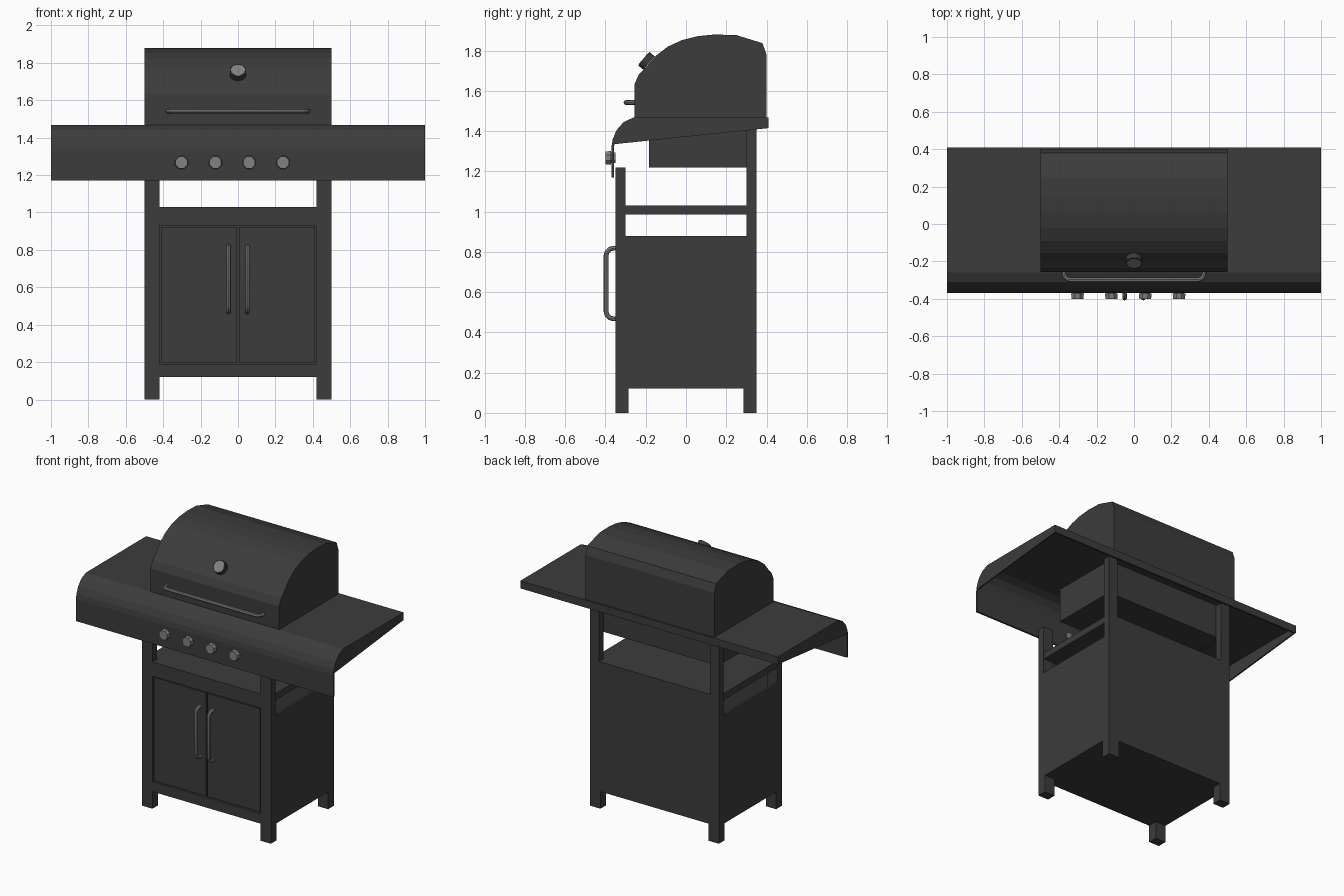
import bpy, bmesh, math
from mathutils import Vector, Matrix

if "Cube" in bpy.data.objects:
    bpy.data.objects.remove(bpy.data.objects["Cube"])


def material(name, v):
    m = bpy.data.materials.new(name)
    m.diffuse_color = (v, v, v, 1)
    m.use_nodes = True
    m.node_tree.nodes["Principled BSDF"].inputs["Base Color"].default_value = m.diffuse_color
    return m


BODY = material("charcoal_enamel", 0.045)
STEEL = material("grey_steel", 0.22)


def finish(name, bm, mat):
    bmesh.ops.recalc_face_normals(bm, faces=bm.faces)
    me = bpy.data.meshes.new(name)
    bm.to_mesh(me)
    bm.free()
    me.materials.append(mat)
    ob = bpy.data.objects.new(name, me)
    bpy.context.collection.objects.link(ob)
    return ob


def box(name, x, y, z, mat=BODY):
    bm = bmesh.new()
    c = [(a + b) / 2 for a, b in (x, y, z)]
    s = [b - a for a, b in (x, y, z)]
    bmesh.ops.create_cube(bm, size=1, matrix=Matrix.Translation(c) @ Matrix.Diagonal((*s, 1)))
    return finish(name, bm, mat)


def prism(name, profile, x0, x1, mat=BODY):
    """Extrude a y-z profile along x."""
    bm = bmesh.new()
    f = bm.faces.new([bm.verts.new((x0, y, z)) for y, z in profile])
    r = bmesh.ops.extrude_face_region(bm, geom=[f])
    vs = [g for g in r["geom"] if isinstance(g, bmesh.types.BMVert)]
    bmesh.ops.translate(bm, verts=vs, vec=(x1 - x0, 0, 0))
    return finish(name, bm, mat)


def disc(name, centre, axis, r1, r2, depth, sides, mat=STEEL):
    bm = bmesh.new()
    rot = Vector(axis).to_track_quat('Z', 'Y').to_matrix().to_4x4()
    m = Matrix.Translation(centre) @ rot @ Matrix.Rotation(math.pi / sides, 4, 'Z')
    bmesh.ops.create_cone(bm, cap_ends=True, segments=sides, radius1=r1, radius2=r2, depth=depth, matrix=m)
    return finish(name, bm, mat)


def bar_handle(name, a, b, out, radius, bend=0.035):
    """Round bar from wall point a to wall point b, standing off by vector out."""
    a, b, out = Vector(a), Vector(b), Vector(out)
    d = (b - a).normalized() * bend
    o = out.normalized() * bend
    pts = [a]
    for corner, s, flip in ((a + out, d, False), (b + out, -d, True)):
        arc = [corner + s * (1 - math.sin(t)) - o * (1 - math.cos(t))
               for t in (math.pi / 2, math.pi / 3, math.pi / 6, 0)]
        arc = [corner + s * (1 - math.cos(t)) - o * (1 - math.sin(t))
               for t in (0, math.pi / 6, math.pi / 3, math.pi / 2)]
        pts += arc[::-1] if flip else arc
    pts.append(b)
    cu = bpy.data.curves.new(name, 'CURVE')
    cu.dimensions = '3D'
    cu.bevel_depth = radius
    cu.bevel_resolution = 2
    cu.use_fill_caps = True
    sp = cu.splines.new('POLY')
    sp.points.add(len(pts) - 1)
    for p, q in zip(sp.points, pts):
        p.co = (*q, 1)
    cu.materials.append(STEEL)
    ob = bpy.data.objects.new(name, cu)
    bpy.context.collection.objects.link(ob)
    bpy.ops.object.select_all(action='DESELECT')
    bpy.context.view_layer.objects.active = ob
    ob.select_set(True)
    bpy.ops.object.convert(target='MESH')
    bpy.ops.object.shade_smooth_by_angle()


# Legs, side walls, doors and door handles, mirrored left and right
for s, side in ((-1, "left"), (1, "right")):
    def mx(a, b):
        return tuple(sorted((s * a, s * b)))
    box(f"front_leg_{side}", mx(0.42, 0.5), (-0.35, -0.30), (0.12, 1.22))
    box(f"front_foot_{side}", mx(0.42, 0.5), (-0.35, -0.285), (0, 0.12))
    box(f"back_leg_{side}", mx(0.43, 0.5), (0.30, 0.35), (0.12, 1.45))
    box(f"back_foot_{side}", mx(0.42, 0.5), (0.285, 0.35), (0, 0.12))
    box(f"side_wall_{side}", mx(0.485, 0.5), (-0.30, 0.30), (0.12, 0.88))
    box(f"door_{side}", mx(0.006, 0.412), (-0.346, -0.33), (0.197, 0.923))
    bar_handle(f"door_handle_{side}", (s * 0.05, -0.345, 0.468), (s * 0.05, -0.345, 0.818),
               (0, -0.052, 0), 0.012)

# Cabinet panels
box("cabinet_floor", (-0.5, 0.5), (-0.35, 0.35), (0.12, 0.135))
box("front_rail_bottom", (-0.42, 0.42), (-0.35, -0.31), (0.12, 0.19))
box("front_rail_top", (-0.42, 0.42), (-0.35, -0.31), (0.93, 1.03))
box("door_backing", (-0.42, 0.42), (-0.332, -0.31), (0.19, 0.93))
box("back_panel", (-0.43, 0.43), (0.335, 0.35), (0.12, 1.03))
box("shelf", (-0.495, 0.495), (-0.31, 0.335), (0.985, 1.03))

# Worktop sheet with rounded control panel, hollow underneath
outer = [(0.41, 1.415), (0.41, 1.468), (-0.26, 1.468), (-0.31, 1.445), (-0.345, 1.405),
         (-0.364, 1.36), (-0.37, 1.325), (-0.37, 1.17)]
inner = [(-0.357, 1.17), (-0.357, 1.325), (-0.352, 1.355), (-0.335, 1.398), (-0.303, 1.434),
         (-0.258, 1.455), (0.397, 1.455), (0.397, 1.415)]
prism("worktop", outer + inner, -1, 1)
for s in (-1, 1):
    prism("worktop_end", outer[:7] + [(-0.357, 1.335)], s * 0.99, s * 1.0)

# Firebox hanging under the worktop
box("firebox", (-0.46, 0.46), (-0.185, 0.30), (1.22, 1.46))

# Domed lid
prism("lid", [(0.40, 1.46), (0.40, 1.78), (0.38, 1.837), (0.25, 1.877), (0.14, 1.88),
              (0.06, 1.872), (-0.02, 1.852), (-0.09, 1.82), (-0.155, 1.77), (-0.20, 1.715),
              (-0.235, 1.645), (-0.257, 1.63), (-0.257, 1.46)][:10]
      + [(-0.235, 1.68), (-0.257, 1.63), (-0.257, 1.46)], -0.5, 0.5)
bar_handle("lid_handle", (-0.375, -0.25, 1.542), (0.375, -0.25, 1.542), (0, -0.048, 0), 0.012)

# Temperature gauge on the lid
n = Vector((0, -0.77, 0.64))
disc("gauge_rim", Vector((0, -0.192, 1.745)) + n * 0.006, n, 0.045, 0.045, 0.034, 12, BODY)
disc("gauge_face", Vector((0, -0.192, 1.745)) + n * 0.02, n, 0.038, 0.038, 0.01, 12)

# Control knobs
for i in range(4):
    x = -0.302 + i * 0.181
    disc(f"knob_{i + 1}", (x, -0.386, 1.267), (0, -1, 0), 0.037, 0.034, 0.028, 8)
    disc(f"knob_shaft_{i + 1}", (x, -0.365, 1.267), (0, -1, 0), 0.028, 0.028, 0.03, 8)
